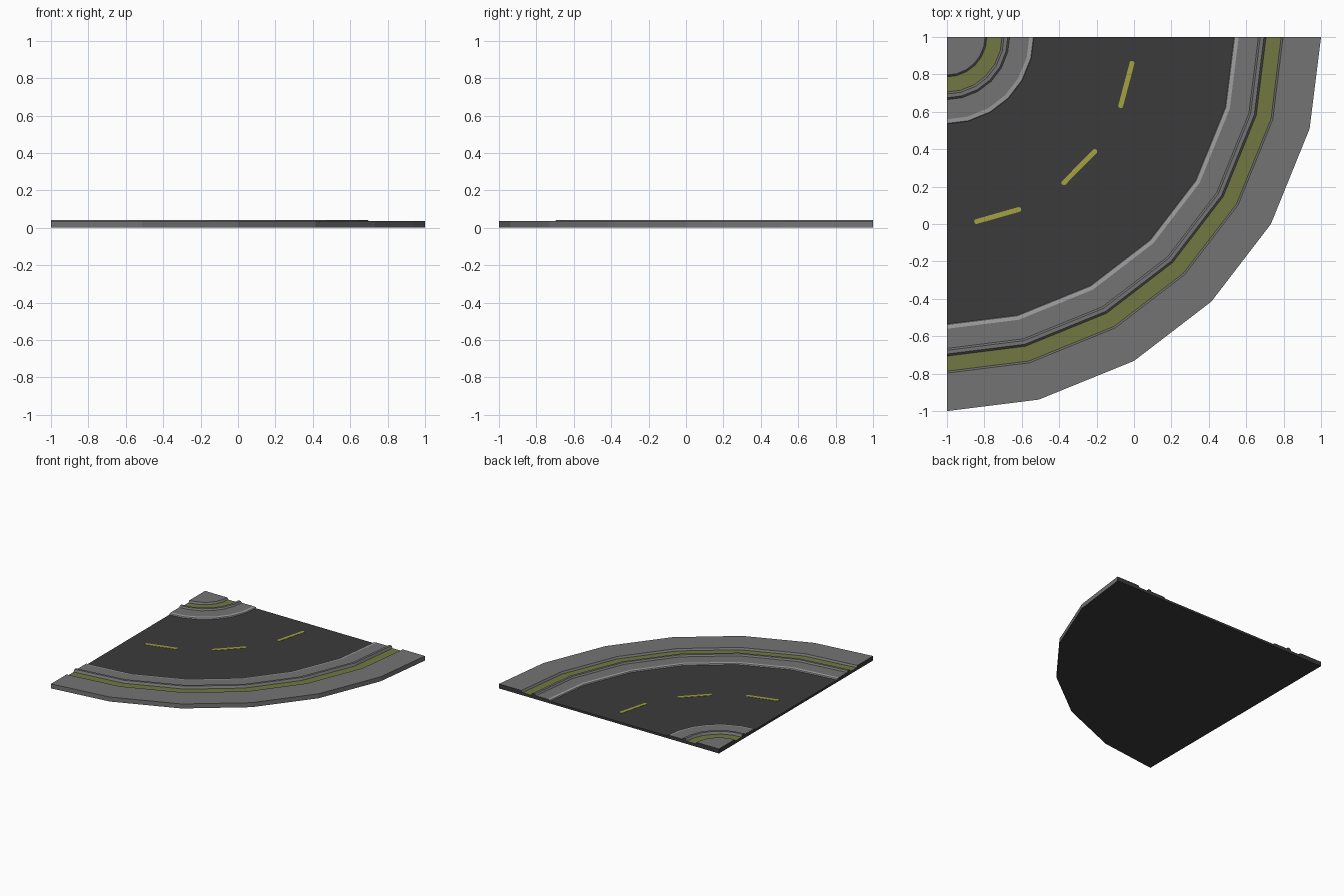
import bpy, bmesh, math

if "Cube" in bpy.data.objects:
    bpy.data.objects.remove(bpy.data.objects["Cube"])

CX, CY = -1.0, 1.0                                   # centre of the bend
ANGLES = [math.radians(a) for a in (0, 14.2, 30, 45, 60, 75.8, 90)]
ROAD_Z = 0.018


def material(name, rgb):
    m = bpy.data.materials.new(name)
    m.diffuse_color = (*rgb, 1)
    m.use_nodes = True
    m.node_tree.nodes["Principled BSDF"].inputs["Base Color"].default_value = m.diffuse_color
    return m


asphalt = material("asphalt", (0.044, 0.044, 0.044))
concrete = material("concrete", (0.175, 0.175, 0.175))
olive = material("olive_gutter", (0.168, 0.186, 0.055))
light = material("light_kerb", (0.34, 0.34, 0.34))
yellow = material("yellow_paint", (0.36, 0.36, 0.05))


def finish(name, bm, mats):
    me = bpy.data.meshes.new(name)
    bm.to_mesh(me)
    bm.free()
    for m in mats:
        me.materials.append(m)
    ob = bpy.data.objects.new(name, me)
    bpy.context.collection.objects.link(ob)
    return ob


def point(r, a, z):
    return (CX + r * math.sin(a), CY - r * math.cos(a), z)


def swept_band(name, profile, surface):
    """Sweep an (r, z) profile round the bend, with asphalt underside and cut ends."""
    bm = bmesh.new()

    def face(pts, mat):
        bm.faces.new([bm.verts.new(p) for p in pts]).material_index = mat

    for (r0, z0), (r1, z1) in zip(profile, profile[1:]):
        for a0, a1 in zip(ANGLES, ANGLES[1:]):
            face([point(r0, a0, z0), point(r1, a0, z1), point(r1, a1, z1), point(r0, a1, z0)], 0)
            if r1 > r0:
                face([point(r0, a1, 0), point(r1, a1, 0), point(r1, a0, 0), point(r0, a0, 0)], 1)
        if r1 > r0:
            cap = [(r0, 0), (r1, 0), (r1, z1), (r0, z0)]
            face([point(r, ANGLES[0], z) for r, z in cap], 1)
            face([point(r, ANGLES[-1], z) for r, z in reversed(cap)], 1)
    bmesh.ops.remove_doubles(bm, verts=bm.verts, dist=1e-5)
    return finish(name, bm, [surface, asphalt])


# road surface
swept_band("road", [(0.465, ROAD_Z), (1.535, ROAD_Z)], asphalt)

# roadside strips, listed for the outer side; the inner side mirrors them about r = 1
STRIPS = [
    ("kerb_edge", light, [(1.535, ROAD_Z), (1.538, 0.027), (1.56, 0.029)]),
    ("pavement", concrete, [(1.56, 0.029), (1.665, 0.029)]),
    ("gutter_wall", concrete, [(1.665, 0.029), (1.675, 0.041), (1.695, 0.041), (1.706, 0.022)]),
    ("gutter", olive, [(1.706, 0.022), (1.787, 0.022)]),
    ("verge", concrete, [(1.787, 0.022), (1.797, 0.037), (2.0, 0.037)]),
]
for name, mat, prof in STRIPS:
    outer = prof + [(2.0, 0.0)] if name == "verge" else prof
    swept_band("outer_" + name, outer, mat)
    swept_band("inner_" + name, [(2 - r, z) for r, z in reversed(prof)], mat)

# yellow centre dashes: straight thin plates with blunted ends
for i, (d0, d1) in enumerate([(8.7, 23), (38.3, 52.7), (68, 82.3)]):
    p = point(1.0, math.radians(d0), 0)
    q = point(1.0, math.radians(d1), 0)
    half = math.dist(p, q) / 2 + 0.005
    outline = [(-half, -.006), (-half + .007, -.013), (half - .007, -.013), (half, -.006),
               (half, .006), (half - .007, .013), (-half + .007, .013), (-half, .006)]
    bm = bmesh.new()
    f = bm.faces.new([bm.verts.new((x, y, 0)) for x, y in outline])
    top = bmesh.ops.extrude_face_region(bm, geom=[f])
    for v in top["geom"]:
        if isinstance(v, bmesh.types.BMVert):
            v.co.z += 0.002
    bmesh.ops.recalc_face_normals(bm, faces=bm.faces)
    dash = finish(f"centre_dash_{i + 1}", bm, [yellow])
    dash.location = ((p[0] + q[0]) / 2, (p[1] + q[1]) / 2, ROAD_Z)
    dash.rotation_euler.z = math.atan2(q[1] - p[1], q[0] - p[0])
